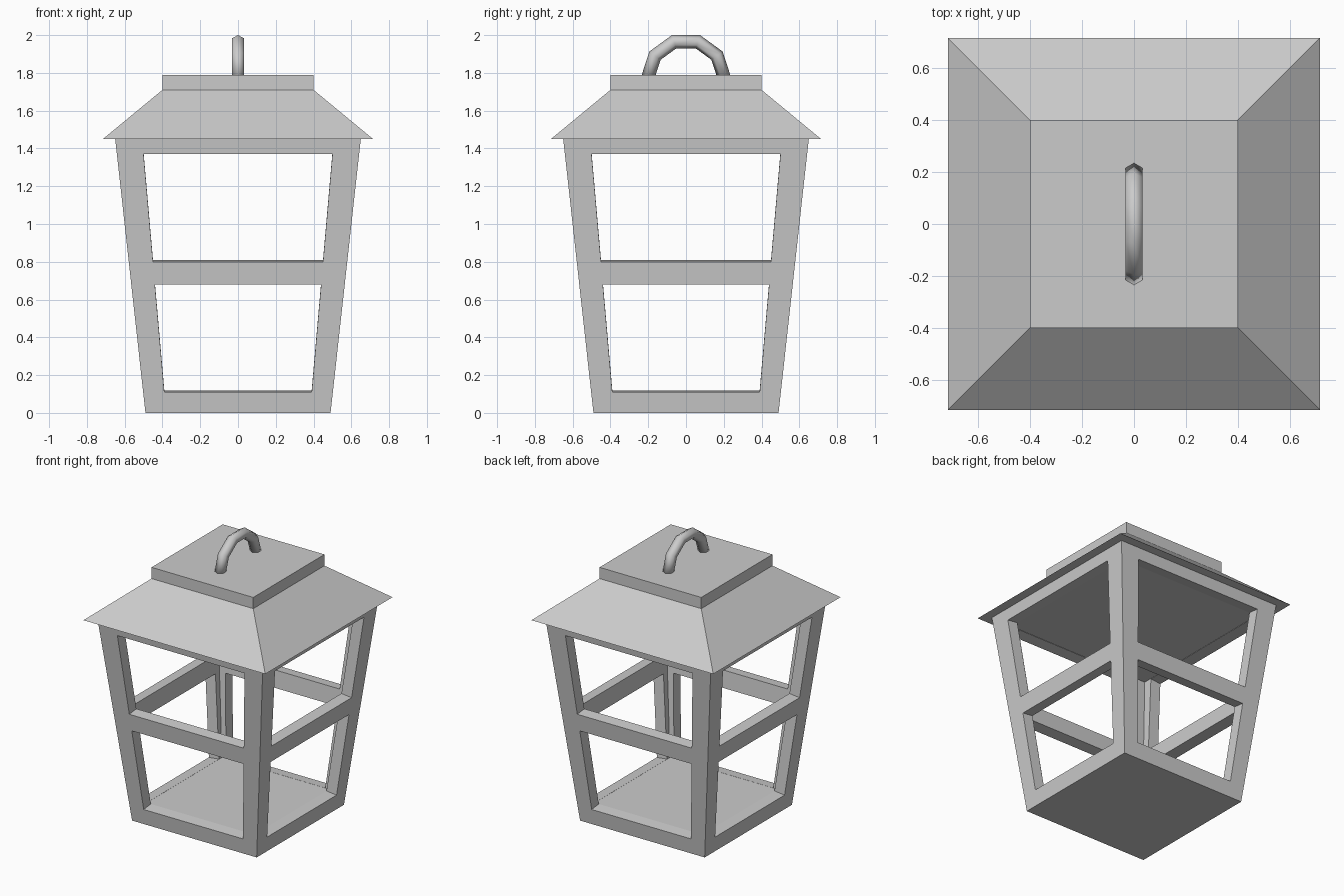
import bpy, bmesh, math
from mathutils import Vector, Matrix

if "Cube" in bpy.data.objects:
    bpy.data.objects.remove(bpy.data.objects["Cube"])

BASE, TOP, HEIGHT, WALL = 0.49, 0.65, 1.45, 0.08
SLOPE = (TOP - BASE) / HEIGHT


def rings_mesh(name, rings, smooth=False):
    """Skin a list of equal-sized point rings and cap both ends."""
    bm = bmesh.new()
    loops = [[bm.verts.new(p) for p in ring] for ring in rings]
    for a, b in zip(loops, loops[1:]):
        n = len(a)
        for i in range(n):
            bm.faces.new((a[i], a[(i + 1) % n], b[(i + 1) % n], b[i]))
    bm.faces.new(loops[0])
    bm.faces.new(loops[-1])
    bmesh.ops.recalc_face_normals(bm, faces=bm.faces)
    me = bpy.data.meshes.new(name)
    bm.to_mesh(me)
    bm.free()
    for p in me.polygons:
        p.use_smooth = smooth
    ob = bpy.data.objects.new(name, me)
    bpy.context.collection.objects.link(ob)
    return ob


def square(h, z):
    return [(-h, -h, z), (h, -h, z), (h, h, z), (-h, h, z)]


def wall(z):
    return BASE + SLOPE * z


def cut(target, cutter):
    cutter.hide_render = True
    mod = target.modifiers.new("cut", 'BOOLEAN')
    mod.operation = 'DIFFERENCE'
    mod.solver = 'EXACT'
    mod.object = cutter
    bpy.context.view_layer.objects.active = target
    bpy.ops.object.modifier_apply(modifier=mod.name)
    bpy.data.objects.remove(cutter)


# Flared lantern frame, hollowed out, with floor and ceiling slabs
frame = rings_mesh("lantern_frame", [square(BASE, 0), square(TOP, HEIGHT)])
off = WALL * math.hypot(1, SLOPE)
cut(frame, rings_mesh("hollow_cutter",
                      [square(wall(z) - off, z) for z in (0.118, 1.381)]))

# Two window openings per side, cut square to the sloping wall
inward = Vector((0, 1, SLOPE)).normalized()
for k in range(4):
    rot = Matrix.Rotation(k * math.pi / 2, 3, 'Z')
    for z0, z1, w0, w1 in ((0.11, 0.68, 0.39, 0.44), (0.80, 1.37, 0.45, 0.50)):
        pts = [Vector((x, -wall(z), z))
               for x, z in ((-w0, z0), (w0, z0), (w1, z1), (-w1, z1))]
        cut(frame, rings_mesh("window_cutter",
                              [[rot @ (p + inward * d) for p in pts]
                               for d in (-0.1, WALL + 0.01)]))

# Hipped roof with the square cap block on top
rings_mesh("roof", [square(0.715, HEIGHT), square(0.40, 1.71), square(0.40, 1.79)])

# Carrying handle: half of a ten-sided ring with a hexagonal section
R, r, zc = 0.203, 0.037, 1.772
rings = []
for i in range(6):
    a = math.radians(36 * i)
    ring = []
    for j in range(6):
        b = math.radians(60 * j)
        d = R + r * math.cos(b)
        ring.append((r * math.sin(b), d * math.cos(a), zc + d * math.sin(a)))
    rings.append(ring)
rings_mesh("handle", rings, smooth=True)
